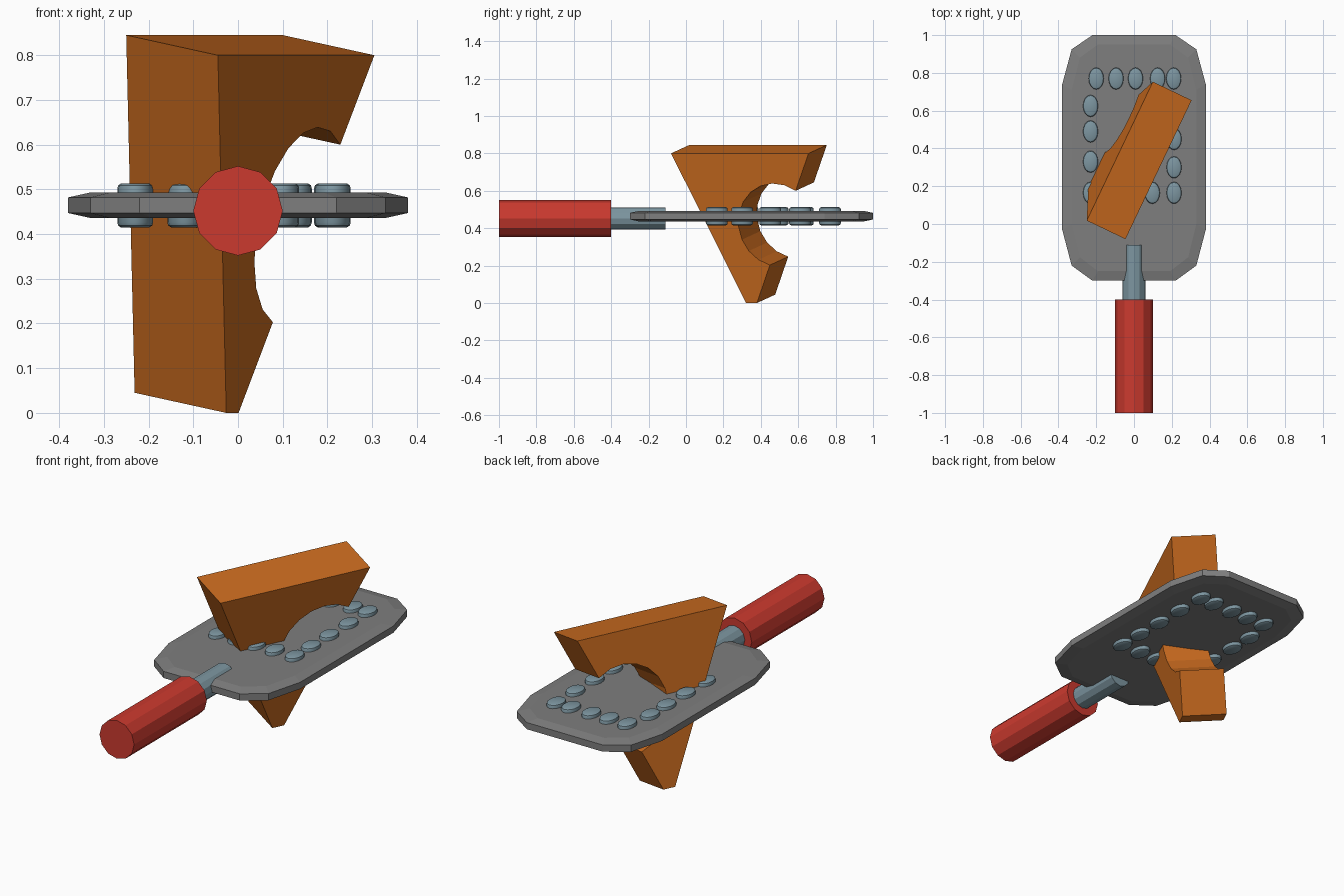
import bpy, bmesh, math
from mathutils import Vector

if "Cube" in bpy.data.objects:
    bpy.data.objects.remove(bpy.data.objects["Cube"])


def material(name, rgb):
    m = bpy.data.materials.new(name)
    m.diffuse_color = (*rgb, 1)
    m.use_nodes = True
    m.node_tree.nodes["Principled BSDF"].inputs["Base Color"].default_value = m.diffuse_color
    return m


ORANGE = material("orange", (0.60, 0.15, 0.014))
RED = material("red", (0.60, 0.042, 0.028))
GREY = material("grey", (0.21, 0.21, 0.21))
STEEL = material("blue_grey", (0.205, 0.305, 0.355))


def loft(name, rings, mat, smooth=False):
    """Skin a list of equal-length point rings and cap both ends."""
    bm = bmesh.new()
    vs = [[bm.verts.new(p) for p in ring] for ring in rings]
    n = len(vs[0])
    for a, b in zip(vs, vs[1:]):
        for i in range(n):
            j = (i + 1) % n
            bm.faces.new((a[i], a[j], b[j], b[i]))
    bm.faces.new(vs[0][::-1])
    bm.faces.new(vs[-1])
    bmesh.ops.recalc_face_normals(bm, faces=bm.faces)
    me = bpy.data.meshes.new(name)
    bm.to_mesh(me)
    bm.free()
    me.materials.append(mat)
    ob = bpy.data.objects.new(name, me)
    bpy.context.collection.objects.link(ob)
    if smooth:
        bpy.ops.object.select_all(action='DESELECT')
        bpy.context.view_layer.objects.active = ob
        ob.select_set(True)
        bpy.ops.object.shade_smooth_by_angle(angle=math.radians(35))
    return ob


def ring_y(r, y, z, n=12):
    return [(r * math.sin(2 * math.pi * i / n), y, z + r * math.cos(2 * math.pi * i / n))
            for i in range(n)]


# handle and neck
loft("handle", [ring_y(0.10, y, 0.452) for y in (-1.0, -0.4)], RED)
loft("neck", [ring_y(0.06, y, 0.452) for y in (-0.42, -0.11)], STEEL)

# paddle plate: rounded outline with a thin chamfered rim
half = [(0.22, 1.0), (0.33, 0.925), (0.38, 0.74), (0.38, -0.03), (0.33, -0.22), (0.22, -0.30)]
outline = half + [(-x, y) for x, y in reversed(half)]


def plate_ring(k, z):
    return [(x * (1 - k / 0.38), 0.35 + (y - 0.35) * (1 - k / 0.65), z) for x, y in outline]


loft("paddle_plate", [plate_ring(0.05, 0.436), plate_ring(0, 0.447),
                      plate_ring(0, 0.482), plate_ring(0.05, 0.493)], GREY)

# oval rivets passing through the plate, around a rectangle
spots = [(x, 0.77) for x in (-0.2, -0.095, 0.008, 0.125, 0.21)]
spots += [(-0.23, y) for y in (0.625, 0.49, 0.33, 0.165)]
spots += [(0.212, y) for y in (0.61, 0.45, 0.30, 0.165)]
spots += [(x, 0.165) for x in (-0.118, -0.01, 0.097)]
for i, (cx, cy) in enumerate(spots):
    rings = []
    for s, z in ((0.8, 0.415), (0.95, 0.419), (1, 0.426),
                 (1, 0.502), (0.95, 0.509), (0.8, 0.513)):
        rings.append([(cx + 0.04 * s * math.cos(a * math.pi / 8),
                       cy + 0.058 * s * math.sin(a * math.pi / 8), z) for a in range(16)])
    loft(f"rivet_{i + 1}", rings, STEEL, smooth=True)

# tilted wedge with a round bite out of its far edge
origin = Vector((-0.0125, 0.35, 0))
across = Vector((0.43, 0.903, 0))
up = Vector((0.1425, -0.0625, 0.8)) / 0.815
thick = Vector((-0.205, 0.098, 0.045))
bite = [(0.185 + 0.226 * math.cos(math.radians(a)), 0.425 + 0.226 * math.sin(math.radians(a)))
        for a in [255 - 199.5 * i / 11 for i in range(12)]]
profile = [(-0.407, 0.815), (-0.032, 0), (0.032, 0)] + bite + [(0.407, 0.815)]
front = [origin + across * u + up * v for u, v in profile]
loft("wedge", [front, [p + thick for p in front]], ORANGE)
